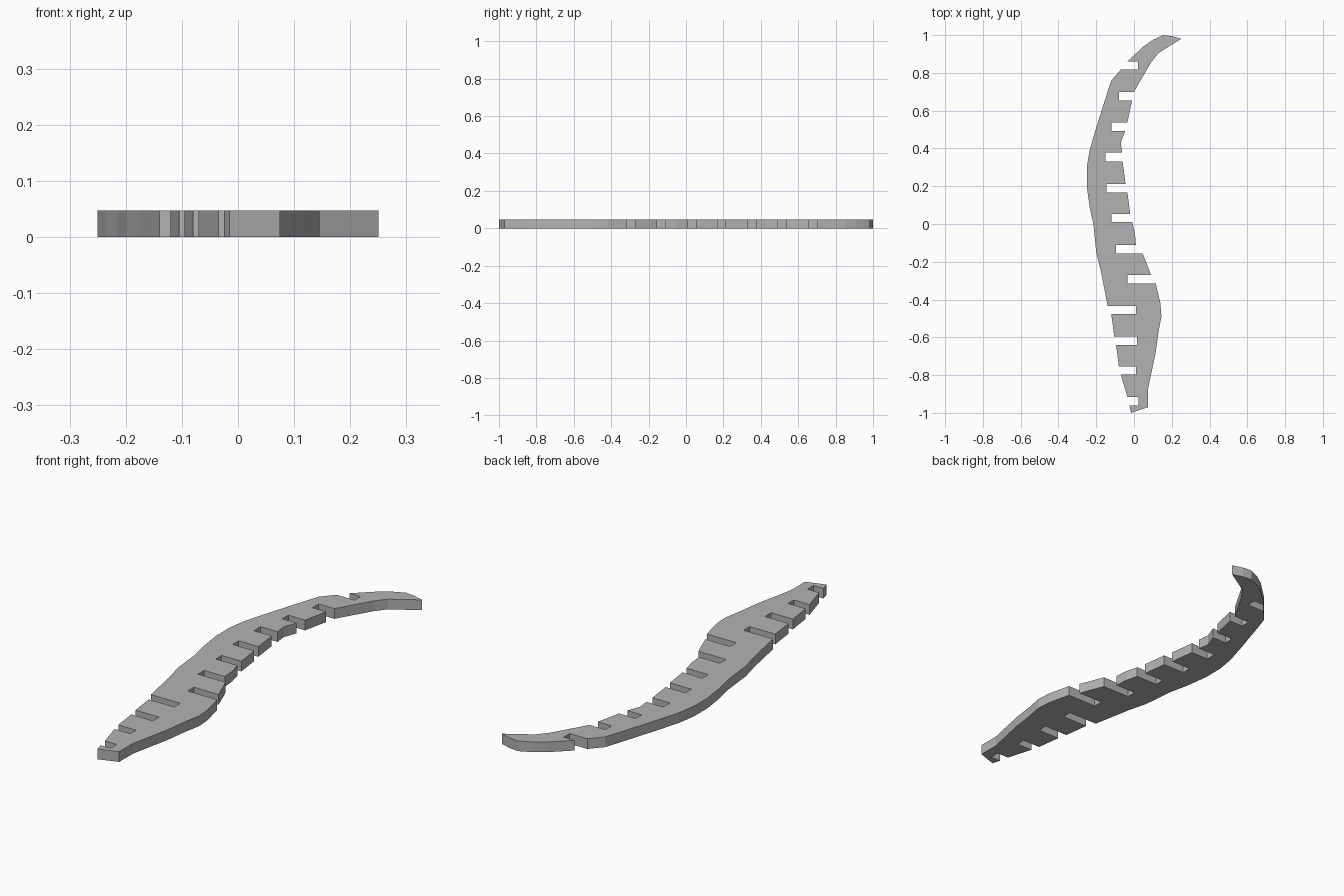
import bpy
import bmesh

THICKNESS = 0.047

# Each edge alternates between runs of outline points and slot depths.
# A slot depth is the x position of the inner end of a horizontal slot.
right_edge = [
    [(-0.015, -1), (0.075, -0.97), (0.075, -0.87), (0.115, -0.68),
     (0.13, -0.57), (0.145, -0.49), (0.14, -0.42), (0.115, -0.315)],
    -0.035,
    [(0.09, -0.27), (0.06, -0.19), (0.045, -0.155)],
    -0.095,
    [(0.01, -0.11), (0.005, -0.05), (-0.01, 0.01)],
    -0.12,
    [(-0.02, 0.053), (-0.035, 0.168)],
    -0.145,
    [(-0.045, 0.212), (-0.06, 0.33)],
    -0.15,
    [(-0.063, 0.378), (-0.07, 0.43), (-0.047, 0.493)],
    -0.12,
    [(-0.035, 0.537), (-0.01, 0.655)],
    -0.08,
    [(0.0, 0.7), (0.09, 0.855), (0.13, 0.905), (0.25, 0.98)],
]

left_edge = [
    [(0.2, 0.995), (0.155, 1), (0.1, 0.975), (0.05, 0.94), (-0.035, 0.86)],
    0.02,
    [(-0.07, 0.817), (-0.12, 0.76), (-0.14, 0.7), (-0.2, 0.51),
     (-0.235, 0.39), (-0.25, 0.3), (-0.25, 0.2), (-0.235, 0.09),
     (-0.215, 0), (-0.2, -0.15), (-0.175, -0.25), (-0.14, -0.433)],
    0.01,
    [(-0.12, -0.477), (-0.105, -0.595)],
    0.015,
    [(-0.095, -0.64), (-0.08, -0.755)],
    0.01,
    [(-0.07, -0.797), (-0.035, -0.917)],
    0.025,
    [(-0.025, -0.962)],
]


def trace(edge):
    """Join the runs of an edge, stepping inward at every slot."""
    points = []
    for index, item in enumerate(edge):
        if isinstance(item, list):
            points.extend(item)
        else:
            slot_start = edge[index - 1][-1][1]
            slot_end = edge[index + 1][0][1]
            points.extend([(item, slot_start), (item, slot_end)])
    return points


def make_material(name, colour):
    material = bpy.data.materials.new(name)
    material.use_nodes = True
    material.diffuse_color = colour
    shader = material.node_tree.nodes["Principled BSDF"]
    shader.inputs["Base Color"].default_value = colour
    return material


def make_plate(name, outline, thickness, material):
    """Extrude a closed outline upward into a flat-sided plate."""
    bm = bmesh.new()
    base = bm.faces.new([bm.verts.new((x, y, 0)) for x, y in outline])
    result = bmesh.ops.extrude_face_region(
        bm, geom=[base], use_keep_orig=True)
    raised = [v for v in result["geom"] if isinstance(v, bmesh.types.BMVert)]
    bmesh.ops.translate(bm, verts=raised, vec=(0, 0, thickness))
    bmesh.ops.recalc_face_normals(bm, faces=bm.faces)
    # Split the slotted caps cleanly into triangles
    caps = [f for f in bm.faces if len(f.verts) > 4]
    bmesh.ops.triangulate(bm, faces=caps)
    mesh = bpy.data.meshes.new(name)
    bm.to_mesh(mesh)
    bm.free()
    mesh.materials.append(material)
    plate = bpy.data.objects.new(name, mesh)
    bpy.context.collection.objects.link(plate)
    return plate


default_cube = bpy.data.objects.get("Cube")
if default_cube:
    bpy.data.objects.remove(default_cube, do_unlink=True)

# Curved spine plate with slots along both edges
grey = make_material("plain grey", (0.45, 0.45, 0.45, 1))
make_plate("slotted_spine", trace(right_edge) + trace(left_edge),
           THICKNESS, grey)
